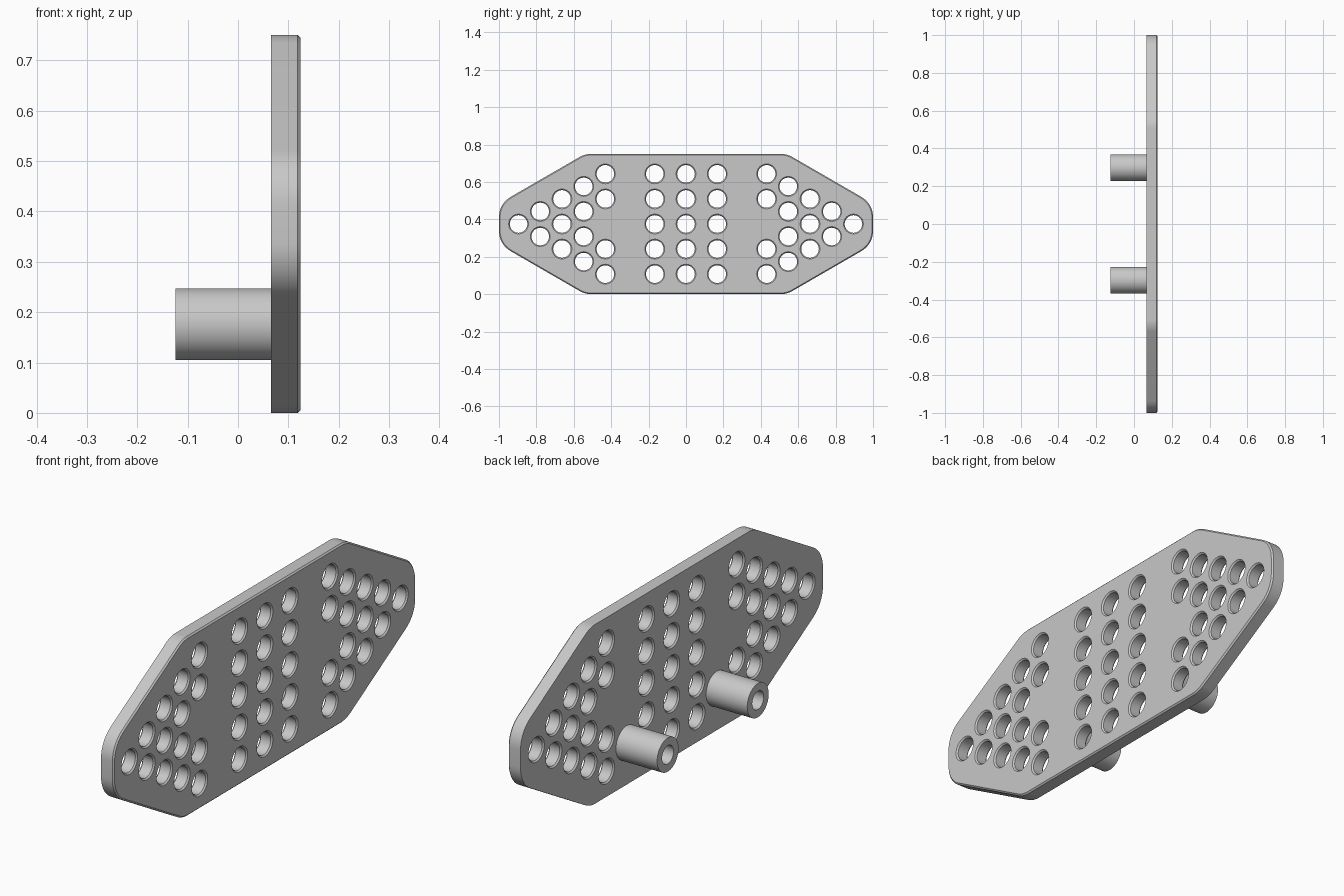
import bpy
import bmesh
from math import cos, sin, pi, atan2
from mathutils import Vector

cube = bpy.data.objects.get("Cube")
if cube:
    bpy.data.objects.remove(cube, do_unlink=True)

# Main dimensions
BACK, FRONT = 0.066, 0.1245      # plate faces along x
CHAMFER = 0.006
MID_Z = 0.375                    # plate centre height
HOLE_R = 0.047
PITCH = 0.134                    # hole spacing
CORNER_R = 0.125
PEG_END = -0.1245

grey = bpy.data.materials.new("light_grey")
grey.use_nodes = True
colour = (0.58, 0.58, 0.58, 1)
grey.diffuse_color = colour
grey.node_tree.nodes["Principled BSDF"].inputs["Base Color"].default_value = colour


def finish(bm, name):
    """Turn a bmesh into a smooth object with sharp edges kept."""
    bmesh.ops.recalc_face_normals(bm, faces=bm.faces)
    mesh = bpy.data.meshes.new(name)
    bm.to_mesh(mesh)
    bm.free()
    mesh.materials.append(grey)
    obj = bpy.data.objects.new(name, mesh)
    bpy.context.collection.objects.link(obj)
    bpy.ops.object.select_all(action='DESELECT')
    obj.select_set(True)
    bpy.context.view_layer.objects.active = obj
    bpy.ops.object.shade_smooth_by_angle()
    return obj


def circle(y, z, r, count=32):
    return [(y + r * cos(2 * pi * i / count), z + r * sin(2 * pi * i / count))
            for i in range(count)]


def rounded_outline(corners, inset, steps=10):
    """Convex counter-clockwise polygon with rounded corners, optionally inset."""
    points = []
    for i, corner in enumerate(corners):
        p = Vector(corner)
        d0 = (p - Vector(corners[i - 1])).normalized()
        d1 = (Vector(corners[(i + 1) % len(corners)]) - p).normalized()
        n0, n1 = Vector((d0.y, -d0.x)), Vector((d1.y, -d1.x))
        centre = p - (n0 + n1) * (CORNER_R / (1 + n0.dot(n1)))
        start = atan2(n0.y, n0.x)
        sweep = atan2(n0.x * n1.y - n0.y * n1.x, n0.dot(n1))
        for s in range(steps + 1):
            a = start + sweep * s / steps
            points.append(centre + (CORNER_R - inset) * Vector((cos(a), sin(a))))
    return points


def ring(bm, x, points):
    return [bm.verts.new((x, y, z)) for y, z in points]


def bridge(bm, a, b):
    for i in range(len(a)):
        j = (i + 1) % len(a)
        bm.faces.new((a[i], a[j], b[j], b[i]))


def walls(bm, sections):
    """Skin a stack of (x, points) sections; return the first and last rings."""
    rings = [ring(bm, x, pts) for x, pts in sections]
    for a, b in zip(rings, rings[1:]):
        bridge(bm, a, b)
    return rings[0], rings[-1]


# Hole pattern: a central grid and a triangular group at each end
holes = [(col * PITCH * 1.245, MID_Z + row * PITCH)
         for col in (-1, 0, 1) for row in range(-2, 3)]
for side in (-1, 1):
    for col in range(5):
        for k in range(5 - col):
            if col == 0 and k == 2:
                continue             # the middle of the widest column is solid
            y = side * (0.431 + col * PITCH * cos(pi / 6))
            holes.append((y, MID_Z + (k - (4 - col) / 2) * PITCH))

# Perforated plate with chamfered front rim and chamfered holes
corners = [(1, MID_Z - 0.109), (1, MID_Z + 0.109), (0.54, 2 * MID_Z),
           (-0.54, 2 * MID_Z), (-1, MID_Z + 0.109), (-1, MID_Z - 0.109),
           (-0.54, 0), (0.54, 0)]
bm = bmesh.new()
full = rounded_outline(corners, 0)
stacks = [walls(bm, [(BACK, full), (FRONT - CHAMFER, full),
                     (FRONT, rounded_outline(corners, CHAMFER))])]
for y, z in holes:
    wide, narrow = circle(y, z, HOLE_R + CHAMFER), circle(y, z, HOLE_R)
    stacks.append(walls(bm, [(BACK, wide), (BACK + CHAMFER, narrow),
                             (FRONT - CHAMFER, narrow), (FRONT, wide)]))
for end, direction in ((0, -1), (1, 1)):
    edges = []
    for stack in stacks:
        loop = stack[end]
        edges += [bm.edges.get((loop[i - 1], loop[i])) for i in range(len(loop))]
    bmesh.ops.triangle_fill(bm, edges=edges, use_beauty=True,
                            normal=(direction, 0, 0))
finish(bm, "perforated_plate")

# Hollow mounting pegs on the back
for name, y in (("back_peg", 0.298), ("front_peg", -0.298)):
    bm = bmesh.new()
    outer, inner = circle(y, 0.176, 0.071, 48), circle(y, 0.176, 0.038, 48)
    root = BACK + 0.002
    first, last = walls(bm, [(root, inner), (PEG_END, inner),
                             (PEG_END, outer), (root, outer)])
    bridge(bm, last, first)
    finish(bm, name)
